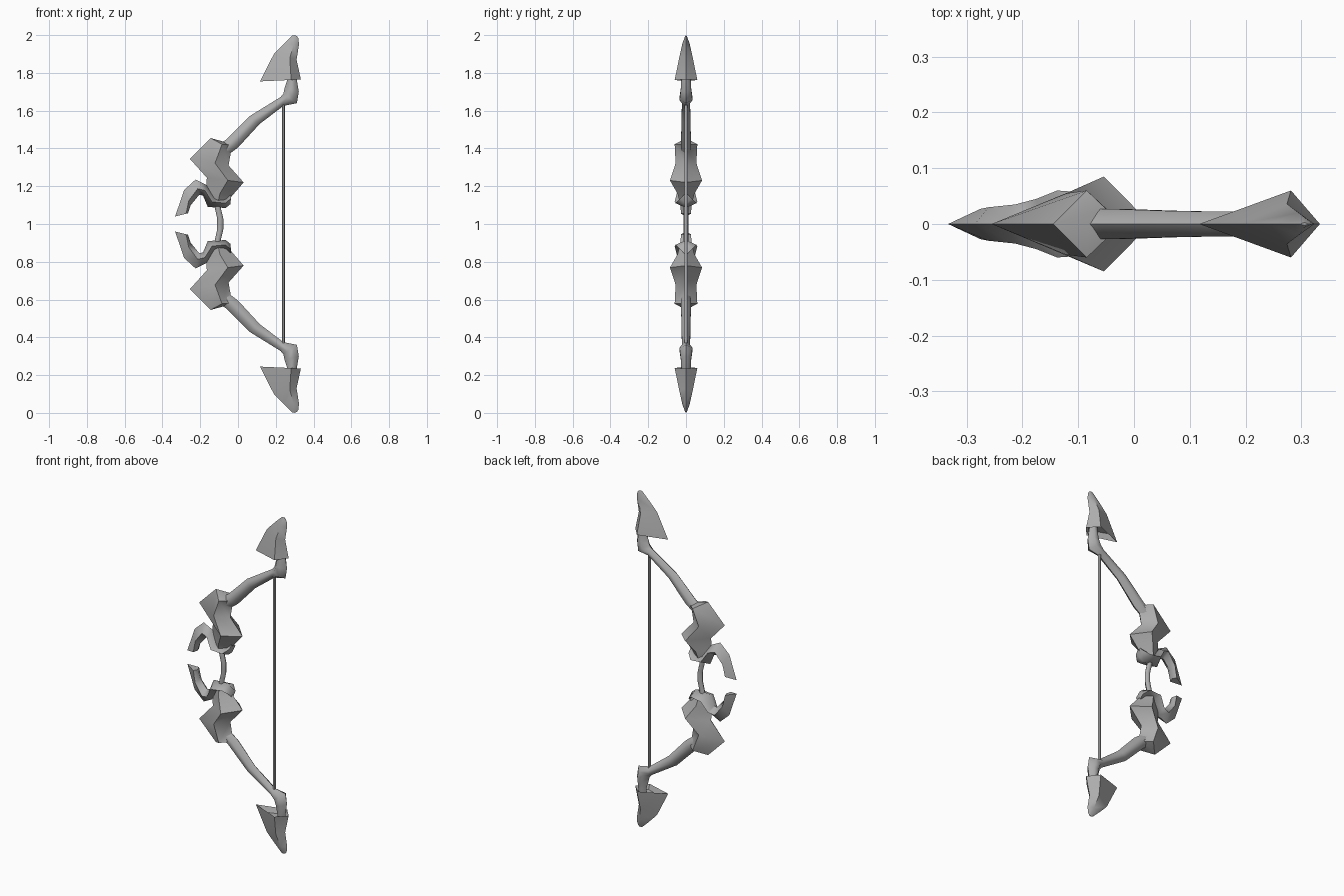
import bpy, bmesh
from mathutils import Vector

cube = bpy.data.objects.get("Cube")
if cube:
    bpy.data.objects.remove(cube)

# One plain material
grey = bpy.data.materials.new("plain grey")
grey.use_nodes = True
GREY = (0.42, 0.42, 0.42, 1)
grey.diffuse_color = GREY
bsdf = next(n for n in grey.node_tree.nodes if n.type == 'BSDF_PRINCIPLED')
bsdf.inputs["Base Color"].default_value = GREY
bsdf.inputs["Roughness"].default_value = 0.7

MID = 1.0  # height of the plane between the two halves


def section(a, b, half, ridge, spread):
    """Ring between edge points a and b; widest in y near the ridge fraction."""
    a, b = Vector((a[0], 0, a[1] - MID)), Vector((b[0], 0, b[1] - MID))
    out = Vector((0, half, 0))
    lo, hi = a.lerp(b, ridge - spread), a.lerp(b, ridge + spread)
    if spread:
        return [a, lo + out, hi + out, b, hi - out, lo - out]
    return [a, lo + out, b, lo - out]


def loft(name, rings, spread=0.0, mirrored=True):
    """Skin rings of (edge point, edge point, half width, ridge fraction)."""
    bm = bmesh.new()
    loops = [[bm.verts.new(p) for p in section(*r, spread)] for r in rings]
    n = len(loops[0])
    for low, high in zip(loops, loops[1:]):
        for i in range(n):
            j = (i + 1) % n
            bm.faces.new((low[i], low[j], high[j], high[i]))
    bm.faces.new(loops[0][::-1])
    bm.faces.new(loops[-1])
    bmesh.ops.recalc_face_normals(bm, faces=bm.faces)
    mesh = bpy.data.meshes.new(name)
    bm.to_mesh(mesh)
    bm.free()
    mesh.materials.append(grey)
    ob = bpy.data.objects.new(name, mesh)
    ob.location.z = MID
    bpy.context.collection.objects.link(ob)
    bpy.ops.object.select_all(action='DESELECT')
    ob.select_set(True)
    bpy.context.view_layer.objects.active = ob
    bpy.ops.object.shade_smooth_by_angle(angle=1.05)
    if mirrored:
        mod = ob.modifiers.new("mirror", 'MIRROR')
        mod.use_axis = (False, False, True)
        mod.use_mirror_merge = False
    return ob


# Thick faceted shoulders above and below the grip
loft("shoulders", [
    ((-0.15, 1.13), (-0.06, 1.11), 0.035, 0.5),
    ((-0.17, 1.18), (-0.035, 1.145), 0.045, 0.55),
    ((-0.165, 1.245), (0.03, 1.22), 0.085, 0.57),
    ((-0.255, 1.345), (-0.05, 1.31), 0.055, 0.65),
    ((-0.145, 1.455), (-0.035, 1.395), 0.06, 0.55),
    ((-0.08, 1.437), (-0.02, 1.402), 0.027, 0.5),
])

# Slim limbs with an elbow under each tip
loft("limbs", [
    ((-0.12, 1.41), (-0.06, 1.36), 0.025, 0.5),
    ((-0.065, 1.445), (0.0, 1.405), 0.027, 0.5),
    ((0.06, 1.57), (0.115, 1.53), 0.023, 0.5),
    ((0.225, 1.672), (0.24, 1.625), 0.022, 0.5),
    ((0.24, 1.69), (0.312, 1.64), 0.034, 0.5),
    ((0.247, 1.72), (0.322, 1.70), 0.028, 0.5),
    ((0.26, 1.76), (0.312, 1.76), 0.025, 0.5),
    ((0.26, 1.82), (0.305, 1.82), 0.02, 0.5),
], spread=0.2)

# Blade-shaped tip caps with a recessed underside
loft("tip_caps", [
    ((0.15, 1.79), (0.32, 1.79), 0.045, 0.75),
    ((0.117, 1.755), (0.333, 1.765), 0.06, 0.76),
    ((0.19, 1.90), (0.31, 1.87), 0.036, 0.7),
    ((0.243, 1.955), (0.323, 1.95), 0.02, 0.65),
    ((0.287, 1.997), (0.32, 1.982), 0.007, 0.5),
    ((0.298, 2.0), (0.312, 1.995), 0.003, 0.5),
])

# Hooked guards curling around the hand
loft("hooked_guards", [
    ((-0.035, 1.165), (-0.04, 1.105), 0.03, 0.5),
    ((-0.07, 1.135), (-0.065, 1.085), 0.055, 0.5),
    ((-0.115, 1.145), (-0.16, 1.09), 0.06, 0.5),
    ((-0.165, 1.205), (-0.185, 1.15), 0.045, 0.5),
    ((-0.225, 1.235), (-0.205, 1.155), 0.035, 0.6),
    ((-0.285, 1.18), (-0.25, 1.10), 0.03, 0.7),
    ((-0.333, 1.04), (-0.265, 1.057), 0.027, 0.85),
])

# Curved grip
loft("grip", [
    ((x - 0.016, z), (x + 0.016, z), 0.013, 0.5)
    for x, z in ((-0.113, 0.87), (-0.106, 0.92), (-0.094, 0.97),
                 (-0.094, 1.03), (-0.106, 1.08), (-0.113, 1.13))
], spread=0.25, mirrored=False)

# Bowstring
loft("bowstring", [
    ((0.232, z), (0.249, z), 0.008, 0.5) for z in (0.35, 1.65)
], spread=0.25, mirrored=False)
